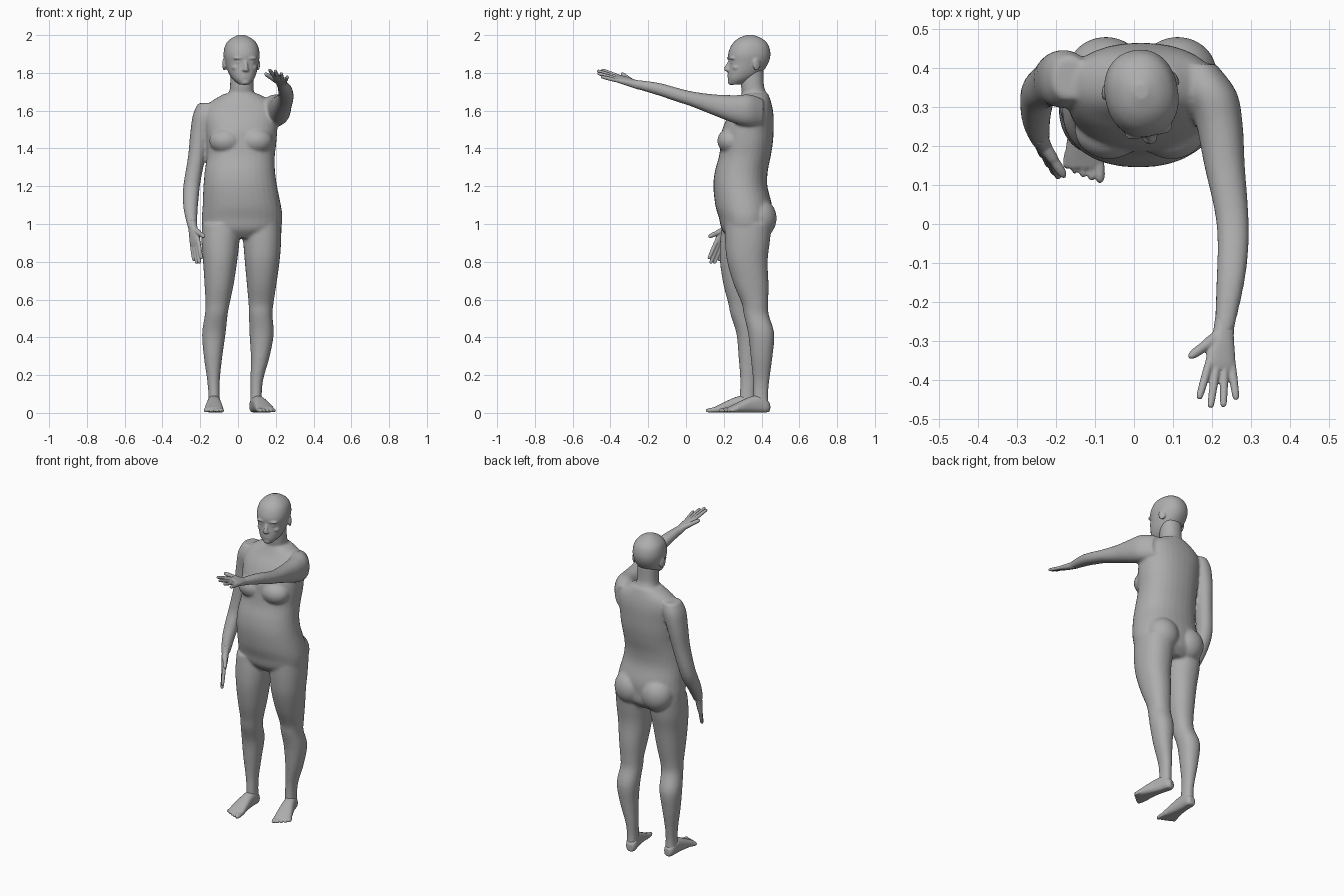
import bpy
import bmesh
from math import cos, sin, pi, radians
from mathutils import Matrix, Vector

default_cube = bpy.data.objects.get("Cube")
if default_cube:
    bpy.data.objects.remove(default_cube, do_unlink=True)

SEGMENTS = 32
X, Y, Z = Vector((1, 0, 0)), Vector((0, 1, 0)), Vector((0, 0, 1))

# One neutral grey for the whole figure
grey = bpy.data.materials.new("neutral_grey")
grey.use_nodes = True
grey.diffuse_color = (0.42, 0.42, 0.42, 1)
grey.node_tree.nodes["Principled BSDF"].inputs["Base Color"].default_value = grey.diffuse_color


def signed_power(value, exponent):
    return abs(value) ** exponent * (1 if value >= 0 else -1)


def smooth_rows(rows, steps=4):
    """Interpolate the section rows with a Catmull-Rom spline."""
    points = [Vector(row) for row in rows]
    padded = [points[0]] + points + [points[-1]]
    result = []
    for a, b, c, d in zip(padded, padded[1:], padded[2:], padded[3:]):
        for step in range(steps):
            t = step / steps
            result.append(b + (c - a) * t / 2
                          + (a - b * 2.5 + c * 2 - d / 2) * t ** 2
                          + (b * 1.5 - a / 2 - c * 1.5 + d / 2) * t ** 3)
    return result + [points[-1]]


def loft(bm, rows, along, across, up, origin=Vector(), roundness=2.2):
    """Rows hold: distance along, centre across, centre up, half width, half height."""
    rings = []
    for dist, centre_a, centre_u, half_a, half_u in smooth_rows(rows):
        ring = []
        for i in range(SEGMENTS):
            angle = 2 * pi * i / SEGMENTS
            a = centre_a + half_a * signed_power(cos(angle), 2 / roundness)
            u = centre_u + half_u * signed_power(sin(angle), 2 / roundness)
            ring.append(bm.verts.new(origin + along * dist + across * a + up * u))
        rings.append(ring)
    for low, high in zip(rings, rings[1:]):
        for i in range(SEGMENTS):
            j = (i + 1) % SEGMENTS
            bm.faces.new((low[i], low[j], high[j], high[i]))
    bm.faces.new(rings[0][::-1])
    bm.faces.new(rings[-1])


def ellipsoid(bm, centre, radii, turn=Matrix()):
    matrix = Matrix.Translation(centre) @ turn @ Matrix.Diagonal((*radii, 1))
    bmesh.ops.create_uvsphere(bm, u_segments=24, v_segments=16, radius=1, matrix=matrix)


def digit(bm, start, end, thick, thin):
    """A tapered finger or toe with rounded ends."""
    axis = end - start
    turn = axis.to_track_quat('Z', 'X').to_matrix()
    across, up = turn.col[0], turn.col[1]
    size = axis.length
    rows = [(0, 0, 0, thick, thick), (size / 2, 0, 0, thick, thick),
            (size - thin, 0, 0, thin, thin), (size, 0, 0, thin / 3, thin / 3)]
    loft(bm, rows, axis.normalized(), across, up, start, 2)


def finish(name, bm, voxel, iterations):
    """Fuse the overlapping shapes into one skin and soften the joins."""
    bmesh.ops.recalc_face_normals(bm, faces=bm.faces)
    mesh = bpy.data.meshes.new(name)
    bm.to_mesh(mesh)
    bm.free()
    mesh.materials.append(grey)
    obj = bpy.data.objects.new(name, mesh)
    bpy.context.collection.objects.link(obj)
    remesh = obj.modifiers.new("fuse", 'REMESH')
    remesh.mode = 'VOXEL'
    remesh.voxel_size = voxel
    remesh.use_smooth_shade = True
    soften = obj.modifiers.new("soften", 'SMOOTH')
    soften.factor = 0.5
    soften.iterations = iterations
    return obj


# Torso, from crotch to collar
body = bmesh.new()
torso_rows = [
    (.925, .02, .32, .12, .09), (.97, .02, .32, .2, .13), (1.03, .022, .315, .213, .14),
    (1.1, .02, .305, .207, .15), (1.2, .012, .288, .195, .143), (1.28, .01, .293, .186, .14),
    (1.36, .015, .312, .18, .137), (1.43, .018, .322, .185, .138), (1.5, .018, .328, .19, .136),
    (1.58, .018, .345, .195, .118), (1.64, .018, .36, .17, .092), (1.69, .018, .365, .09, .07)]
loft(body, torso_rows, Z, X, Y)

# Neck
loft(body, [(1.62, .018, .37, .09, .078), (1.69, .018, .362, .068, .066),
            (1.73, .02, .352, .062, .061), (1.82, .02, .35, .062, .06)], Z, X, Y)

# Chest and buttocks
for side in (-1, 1):
    ellipsoid(body, (.016 + side * .08, .24, 1.44), (.088, .074, .07))
    ellipsoid(body, (.02 + side * .092, .388, 1.03), (.1, .092, .105))

# Right leg, stepping forward
loft(body, [
    (1.0, -.09, .31, .1, .12), (.9, -.093, .3, .1, .12), (.8, -.095, .29, .09, .11),
    (.68, -.1, .29, .077, .092), (.58, -.108, .295, .064, .071), (.52, -.115, .302, .06, .066),
    (.42, -.128, .335, .062, .068), (.3, -.132, .335, .049, .057), (.18, -.13, .33, .034, .043),
    (.1, -.127, .325, .03, .04), (.04, -.127, .325, .033, .044)], Z, X, Y)

# Left leg, standing further back
loft(body, [
    (1.0, .125, .33, .105, .125), (.9, .128, .325, .1, .118), (.8, .128, .325, .092, .107),
    (.68, .125, .345, .078, .092), (.58, .122, .365, .066, .07), (.52, .12, .372, .062, .066),
    (.42, .125, .398, .064, .069), (.3, .118, .4, .05, .058), (.18, .1, .398, .034, .044),
    (.1, .096, .395, .03, .04), (.04, .096, .395, .033, .044)], Z, X, Y)

# Right arm, hanging with a bent elbow
loft(body, [
    (1.64, -.165, .375, .045, .055), (1.58, -.178, .372, .06, .074), (1.48, -.2, .37, .053, .068),
    (1.36, -.218, .36, .046, .058), (1.22, -.243, .34, .044, .05), (1.14, -.25, .31, .042, .05),
    (1.06, -.25, .265, .035, .042), (.97, -.239, .216, .023, .029)], Z, X, Y)

# Left arm, raised straight ahead
loft(body, [
    (.41, .16, 1.59, .05, .07), (.34, .195, 1.6, .067, .085), (.26, .218, 1.607, .06, .075),
    (.15, .232, 1.63, .052, .056), (.03, .25, 1.662, .043, .04), (-.05, .254, 1.685, .04, .037),
    (-.15, .247, 1.715, .036, .033), (-.28, .23, 1.743, .024, .022)], Y, X, Z)
finish("body", body, .008, 6)

# Head, built facing ahead around its own vertical axis
head = bmesh.new()
loft(head, [
    (1.738, 0, -.075, .026, .03), (1.765, 0, -.05, .054, .064), (1.8, 0, -.025, .073, .089),
    (1.85, 0, -.005, .087, .105), (1.9, 0, 0, .094, .112), (1.95, 0, .004, .083, .096),
    (1.982, 0, .004, .054, .063), (2.001, 0, .004, .016, .018)], Z, X, Y)

# Nose, lips and chin
digit(head, Vector((0, -.1, 1.865)), Vector((0, -.128, 1.815)), .011, .012)
ellipsoid(head, (0, -.116, 1.817), (.019, .018, .011))
for height in (1.779, 1.791):
    ellipsoid(head, (0, -.103, height), (.026, .014, .007))
ellipsoid(head, (0, -.095, 1.752), (.025, .02, .017))

# Brows, eyes, cheeks and ears
for side in (-1, 1):
    ellipsoid(head, (side * .034, -.097, 1.878), (.03, .017, .008))
    ellipsoid(head, (side * .034, -.092, 1.856), (.016, .014, .009))
    ellipsoid(head, (side * .042, -.077, 1.828), (.026, .023, .018))
    tilt = Matrix.Rotation(side * radians(20), 4, 'Z')
    ellipsoid(head, (side * .09, .022, 1.845), (.009, .022, .034), tilt)
bmesh.ops.transform(head, verts=head.verts,
                    matrix=Matrix.Translation((.019, .335, 0)) @ Matrix.Rotation(radians(11), 4, 'Z'))
finish("head", head, .005, 3)


def make_hand(name, wrist, forward, thumb_side, spread):
    hand = bmesh.new()
    along = Vector(forward).normalized()
    across = Vector(thumb_side)
    across = (across - along * across.dot(along)).normalized()
    up = along.cross(across)
    wrist = Vector(wrist)

    def place(ahead, sideways, lift=0):
        return wrist + along * ahead + across * sideways + up * lift

    # Palm
    loft(hand, [(-.03, 0, 0, .024, .022), (.02, 0, 0, .028, .02), (.06, .002, 0, .037, .018),
                (.095, 0, 0, .04, .014), (.112, 0, 0, .034, .009)], along, across, up, wrist, 2.4)
    # Fingers from index to little, then thumb
    for root, reach in ((.029, .2), (.01, .217), (-.01, .208), (-.029, .183)):
        digit(hand, place(.085, root), place(reach, root * spread), .0105, .0085)
    digit(hand, place(.02, .012), place(.065, .056), .015, .013)
    digit(hand, place(.055, .046), place(.095, .088), .0125, .0095)
    finish(name, hand, .004, 2)


make_hand("left_hand", (.23, -.268, 1.741), (-.018, -.205, .065), (-1, 0, .4), 1.75)
make_hand("right_hand", (-.24, .218, .985), (.028, -.075, -.185), (.6, -.8, .2), 1.15)


def make_foot(name, heel, degrees, inner):
    foot = bmesh.new()
    # Heel, instep and ball
    loft(foot, [(0, 0, .03, .018, .022), (.02, 0, .036, .031, .036), (.06, 0, .046, .034, .046),
                (.11, 0, .042, .038, .042), (.16, 0, .031, .045, .031),
                (.205, 0, .02, .05, .02), (.23, 0, .015, .045, .013)], -Y, X, Z, roundness=2.5)
    # Toes from big to little
    for index, reach in enumerate((.268, .262, .254, .244, .232)):
        offset = inner * (.037 - .02 * index)
        thick = .014 if index == 0 else .0105
        digit(foot, Vector((offset * .95, -.19, .018)), Vector((offset * 1.1, -reach, .011)), thick, thick * .85)
    for vert in foot.verts:
        vert.co.z = max(vert.co.z, .003)
    bmesh.ops.transform(foot, verts=foot.verts,
                        matrix=Matrix.Translation(heel) @ Matrix.Rotation(radians(degrees), 4, 'Z'))
    finish(name, foot, .005, 2)


make_foot("right_foot", (-.127, .373, 0), 0, 1)
make_foot("left_foot", (.083, .442, 0), 17, -1)
